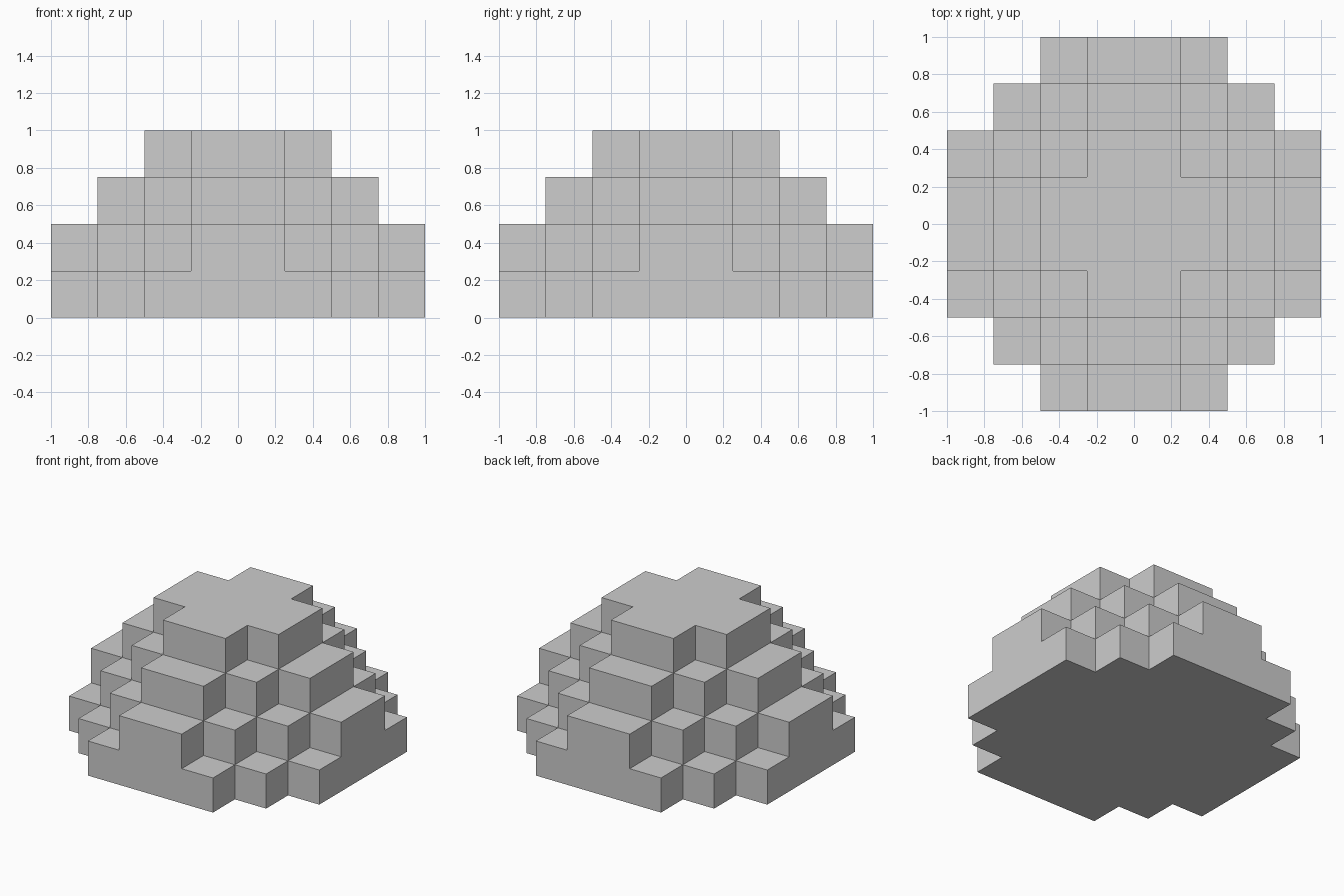
import bpy
import bmesh
from mathutils import Vector

cube = bpy.data.objects.get("Cube")
if cube:
    bpy.data.objects.remove(cube, do_unlink=True)

CELL = 0.25   # edge length of one block
HALF = 4      # half width and height in blocks
STEPS = 4     # blocks allowed diagonally outward from the middle


def filled(cell):
    """Blocks form a staircase octahedron with its tips cut off flat."""
    out = [c if c >= 0 else -c - 1 for c in cell]
    return cell[2] >= 0 and max(out) < HALF and sum(out) <= STEPS


# Stepped mound: keep only the exposed block faces
bm = bmesh.new()
span = range(-HALF, HALF)
cells = [(i, j, k) for i in span for j in span for k in range(HALF)]
for cell in filter(filled, cells):
    centre = Vector(cell) + Vector((0.5, 0.5, 0.5))
    for axis in range(3):
        for side in (-1, 1):
            normal = Vector((0, 0, 0))
            normal[axis] = side
            if filled(tuple(int(c) for c in Vector(cell) + normal)):
                continue
            u = Vector((0, 0, 0))
            u[(axis + 1) % 3] = 0.5
            v = normal.cross(u)
            middle = centre + normal / 2
            corners = (-u - v, u - v, u + v, v - u)
            bm.faces.new([bm.verts.new((middle + c) * CELL) for c in corners])

# Weld the blocks and merge flat areas into clean faces
bmesh.ops.remove_doubles(bm, verts=bm.verts, dist=0.001)
bmesh.ops.dissolve_limit(bm, angle_limit=0.01, verts=bm.verts, edges=bm.edges)

mesh = bpy.data.meshes.new("stepped_mound")
bm.to_mesh(mesh)
bm.free()
mound = bpy.data.objects.new("stepped_mound", mesh)
bpy.context.collection.objects.link(mound)

# Plain grey material
grey = bpy.data.materials.new("mid_grey")
grey.use_nodes = True
colour = (0.61, 0.61, 0.61, 1)
grey.diffuse_color = colour
grey.node_tree.nodes["Principled BSDF"].inputs["Base Color"].default_value = colour
mesh.materials.append(grey)
